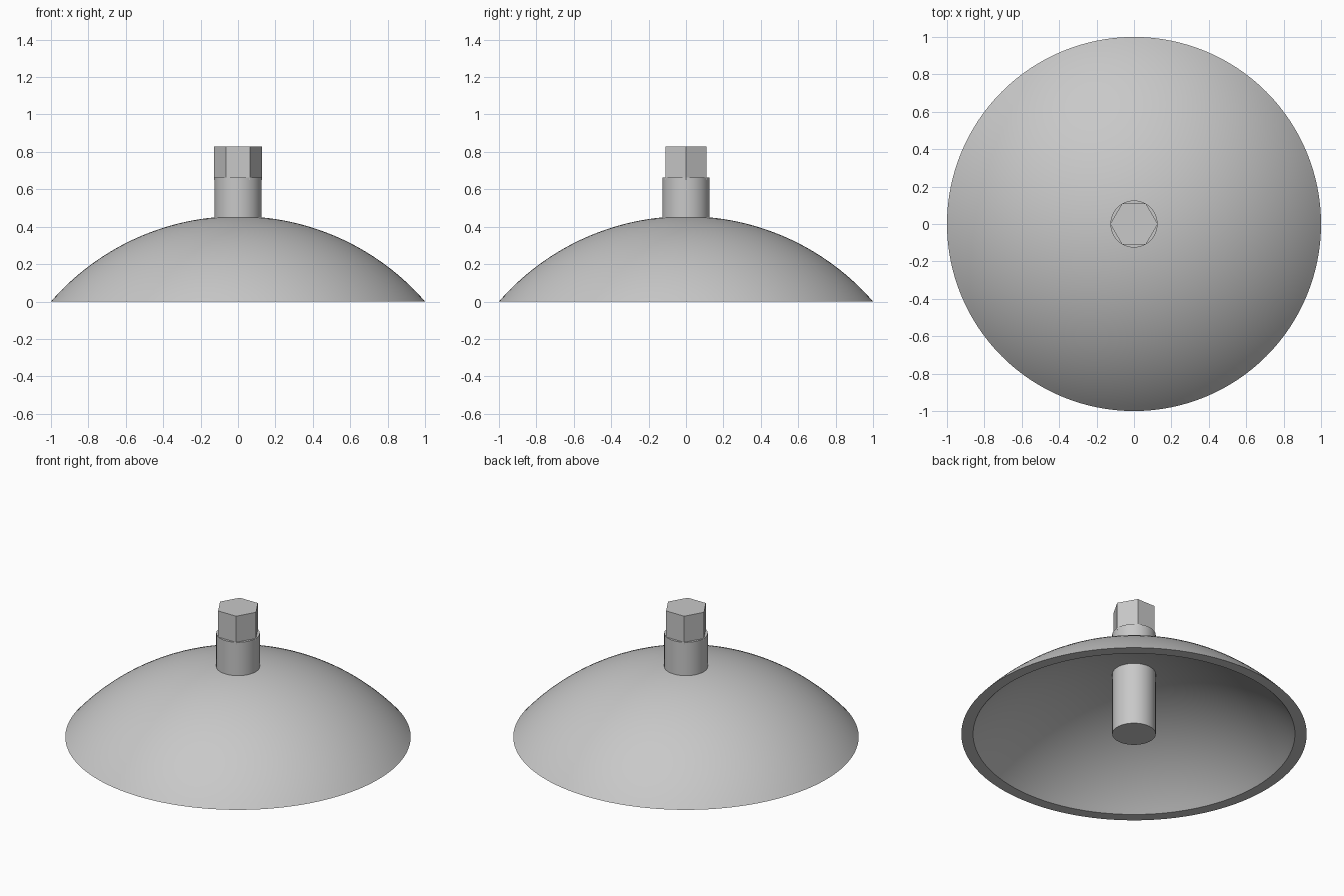
import bpy
import bmesh
import math

cube = bpy.data.objects.get("Cube")
if cube:
    bpy.data.objects.remove(cube, do_unlink=True)

grey = bpy.data.materials.new("plain_grey")
grey.use_nodes = True
colour = (0.58, 0.58, 0.58, 1)
grey.diffuse_color = colour
grey.node_tree.nodes["Principled BSDF"].inputs["Base Color"].default_value = colour


def finish(name, bm, smooth):
    """Turn a bmesh into a shaded grey object."""
    bmesh.ops.remove_doubles(bm, verts=bm.verts, dist=1e-5)
    bmesh.ops.recalc_face_normals(bm, faces=bm.faces)
    mesh = bpy.data.meshes.new(name)
    bm.to_mesh(mesh)
    bm.free()
    mesh.materials.append(grey)
    obj = bpy.data.objects.new(name, mesh)
    bpy.context.collection.objects.link(obj)
    if smooth:
        bpy.ops.object.select_all(action="DESELECT")
        obj.select_set(True)
        bpy.context.view_layer.objects.active = obj
        bpy.ops.object.shade_smooth_by_angle(angle=math.radians(30))
    return obj


def lathe(name, profile, sides, smooth=True):
    """Spin a closed (radius, z) outline around the z axis."""
    bm = bmesh.new()
    verts = [bm.verts.new((r, 0, z)) for r, z in profile]
    edges = [bm.edges.new(pair) for pair in zip(verts, verts[1:])]
    bmesh.ops.spin(bm, geom=verts + edges, cent=(0, 0, 0), axis=(0, 0, 1),
                   angle=math.tau, steps=sides, use_merge=True)
    return finish(name, bm, smooth)


def cap_arc(radius, height, steps=28):
    """Points of a spherical cap from its rim at z = 0 to its crown."""
    ball = (radius ** 2 + height ** 2) / (2 * height)
    rim = math.asin(radius / ball)
    angles = [rim * (1 - i / steps) for i in range(steps + 1)]
    return [(ball * math.sin(a), ball * math.cos(a) - ball + height) for a in angles]


# Hollow dome with a flat rim
outer = cap_arc(1, 0.456)
inner = cap_arc(0.932, 0.406)
lathe("dome_shell", inner[::-1] + outer, 128)

# Round post running through the dome down to the rim plane
lathe("round_post", [(0, 0), (0.126, 0), (0.126, 0.663), (0, 0.663)], 64)

# Hexagonal head with two corners on the x axis
lathe("hex_head", [(0, 0.65), (0.127, 0.65), (0.127, 0.83), (0, 0.83)], 6, smooth=False)
